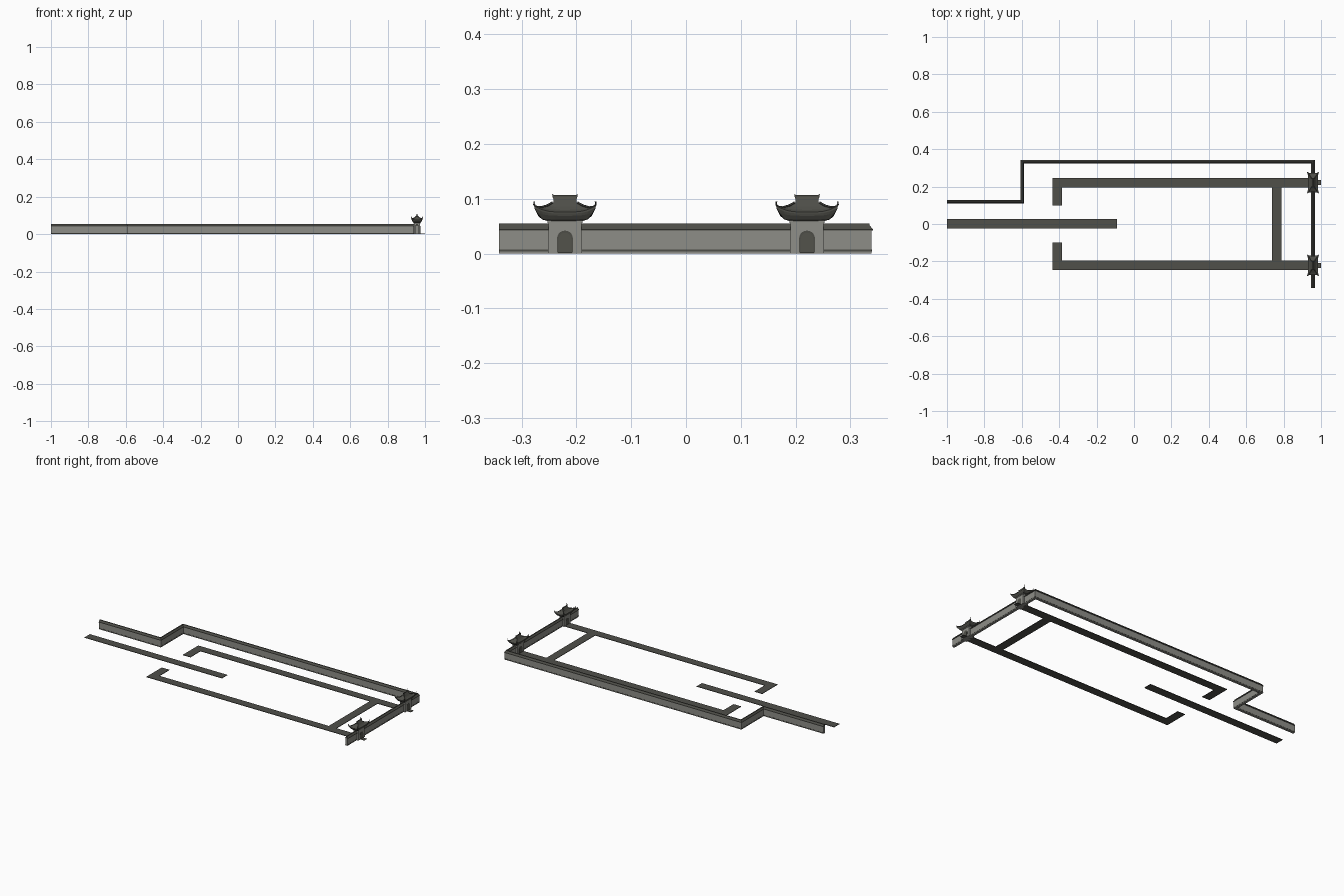
import bpy, bmesh, math
from mathutils import Vector

if "Cube" in bpy.data.objects:
    bpy.data.objects.remove(bpy.data.objects["Cube"])


def material(name, c):
    m = bpy.data.materials.new(name)
    m.diffuse_color = (*c, 1)
    m.use_nodes = True
    m.node_tree.nodes["Principled BSDF"].inputs["Base Color"].default_value = m.diffuse_color
    return m


STONE = material("grey plaster", (0.27, 0.27, 0.245))
TILE = material("dark roof tile", (0.075, 0.075, 0.064))
PAVING = material("dark paving", (0.08, 0.079, 0.068))
DOOR = material("dark door", (0.085, 0.085, 0.07))


def finish(bm, name, mat):
    bmesh.ops.recalc_face_normals(bm, faces=bm.faces)
    me = bpy.data.meshes.new(name)
    bm.to_mesh(me)
    bm.free()
    me.materials.append(mat)
    ob = bpy.data.objects.new(name, me)
    bpy.context.collection.objects.link(ob)
    return ob


def loft(name, rings, mat, closed_ends=True):
    bm = bmesh.new()
    vs = [[bm.verts.new(p) for p in r] for r in rings]
    n = len(vs[0])
    for a, b in zip(vs, vs[1:]):
        for i in range(n):
            bm.faces.new((a[i], a[(i + 1) % n], b[(i + 1) % n], b[i]))
    if closed_ends:
        bm.faces.new(vs[0])
        bm.faces.new(vs[-1])
    return finish(bm, name, mat)


def sweep(name, path, section, mat):
    """Carry an (offset, height) section along a ground path with mitred corners."""
    pts = [Vector(p) for p in path]
    rings = []
    for i, p in enumerate(pts):
        d0 = (p - pts[i - 1]).normalized() if i else (pts[1] - p).normalized()
        d1 = (pts[i + 1] - p).normalized() if i < len(pts) - 1 else d0
        n0, n1 = Vector((-d0.y, d0.x)), Vector((-d1.y, d1.x))
        m = (n0 + n1) / (1 + n0.dot(n1))
        rings.append([(p.x + m.x * o, p.y + m.y * o, z) for o, z in section])
    return loft(name, rings, mat)


def box(name, x0, x1, y0, y1, z0, z1, mat):
    return loft(name, [[(x0, y0, z), (x1, y0, z), (x1, y1, z), (x0, y1, z)]
                       for z in (z0, z1)], mat)


# Perimeter wall: foot course, plaster body, pitched tile cap and ridge roll
route = [(-1, .12), (-.597, .12), (-.597, .332), (.957, .332), (.957, -.341)]
sweep("wall_body", route, [(-.007, 0), (.007, 0), (.007, .044), (-.007, .044)], STONE)
sweep("wall_foot", route, [(-.0078, .004), (.0078, .004), (.0078, .007), (-.0078, .007)], TILE)
sweep("wall_cap", route, [(-.0095, .042), (.0095, .042), (.0095, .044), (.003, .052),
                          (.0025, .055), (-.0025, .055), (-.003, .052), (-.0095, .044)], TILE)

# Flat paved paths
T = .003
slab = [(-.025, 0), (.025, 0), (.025, T), (-.025, T)]
sweep("centre_path", [(-1, .002), (-.09, .002)], slab, PAVING)
for s, side in ((1, "back"), (-1, "front")):
    sweep(side + "_path", [(-.41, s * .1), (-.41, s * .22), (.965, s * .22)], slab, PAVING)
sweep("cross_path", [(.763, -.195), (.763, .195)], slab, PAVING)


def roof_ring(hx, hy, z, lift, flare, n=10):
    """Rectangle whose corners rise and swing outward."""
    corners = [(-1, -1), (1, -1), (1, 1), (-1, 1)]
    ring = []
    for k in range(4):
        a, b = corners[k], corners[(k + 1) % 4]
        for i in range(n):
            t = i / n
            w = abs(2 * t - 1) ** 4
            x, y = a[0] + (b[0] - a[0]) * t, a[1] + (b[1] - a[1]) * t
            ring.append((x * (hx + flare * w), y * (hy + flare * w), z + lift * w))
    return ring


def arch(w, h, x, n=10):
    pts = [(x, -w, .002), (x, w, .002)]
    for i in range(n + 1):
        a = math.pi * i / n
        pts.append((x, w * math.cos(a), h - w + w * math.sin(a)))
    return pts


def tube(name, pts, r0, r1):
    """Tapered roll along a line of points."""
    rings = []
    for i, p in enumerate(pts):
        p = Vector(p)
        d = (Vector(pts[min(i + 1, len(pts) - 1)]) - Vector(pts[max(i - 1, 0)])).normalized()
        u = d.cross(Vector((0, 0, 1))).normalized()
        v = u.cross(d)
        r = r0 + (r1 - r0) * i / (len(pts) - 1)
        rings.append([p + r * (u * math.cos(a) + v * math.sin(a))
                      for a in (k * math.pi / 3 for k in range(6))])
    return loft(name, rings, TILE)


def gatehouse(cx, cy, tag):
    parts = []
    # Body and lintel
    parts.append(loft(tag + "_gate_body", [roof_ring(hx, hy, z, 0, 0, 1) for hx, hy, z in
                      ((.017, .031, 0), (.016, .030, .06))], STONE))
    parts.append(box(tag + "_gate_lintel", -.018, .018, -.032, .032, .056, .061, STONE))
    # Arched doors with frames on both faces
    for s, face in ((1, "outer"), (-1, "inner")):
        parts.append(loft(f"{tag}_{face}_door_frame", [arch(.0145, .042, s * .015),
                          arch(.0145, .042, s * .0176)], TILE))
        parts.append(loft(f"{tag}_{face}_door", [arch(.0115, .038, s * .016),
                          arch(.0115, .038, s * .0182)], DOOR))
    # Doorstep
    parts.append(box(tag + "_doorstep", .015, .043, -.013, .013, 0, .002, PAVING))
    # Sweeping hipped roof with bracketed underside
    spec = [(.017, .031, .059, 0, 0), (.021, .042, .0625, .001, 0),
            (.025, .049, .069, .006, .002), (.026, .051, .073, .010, .005),
            (.026, .051, .076, .011, .005), (.019, .042, .080, .004, .002),
            (.013, .032, .086, .001, 0), (.009, .024, .092, 0, 0),
            (.0085, .021, .093, 0, 0), (.002, .021, .104, 0, 0)]
    parts.append(loft(tag + "_gate_roof", [roof_ring(*r) for r in spec], TILE))
    # Main ridge with raised ends
    ridge = [(-.0235, .1085), (-.019, .1065), (.019, .1065), (.0235, .1085),
             (.022, .101), (-.022, .101)]
    parts.append(loft(tag + "_gate_ridge", [[(x, y, z) for y, z in ridge]
                                            for x in (-.0025, .0025)], TILE))
    # Hip rolls ending in upturned tips
    for sx in (-1, 1):
        for sy in (-1, 1):
            line = [(.008, .023, .093), (.013, .032, .088), (.021, .044, .0845),
                    (.029, .054, .086), (.0315, .0565, .090), (.031, .056, .095)]
            parts.append(tube(f"{tag}_hip_{sx}_{sy}",
                              [(sx * x, sy * y, z) for x, y, z in line], .0022, .0018))
    for p in parts:
        p.location = (cx, cy, 0)


for y, tag in ((.221, "back"), (-.221, "front")):
    gatehouse(.957, y, tag)
